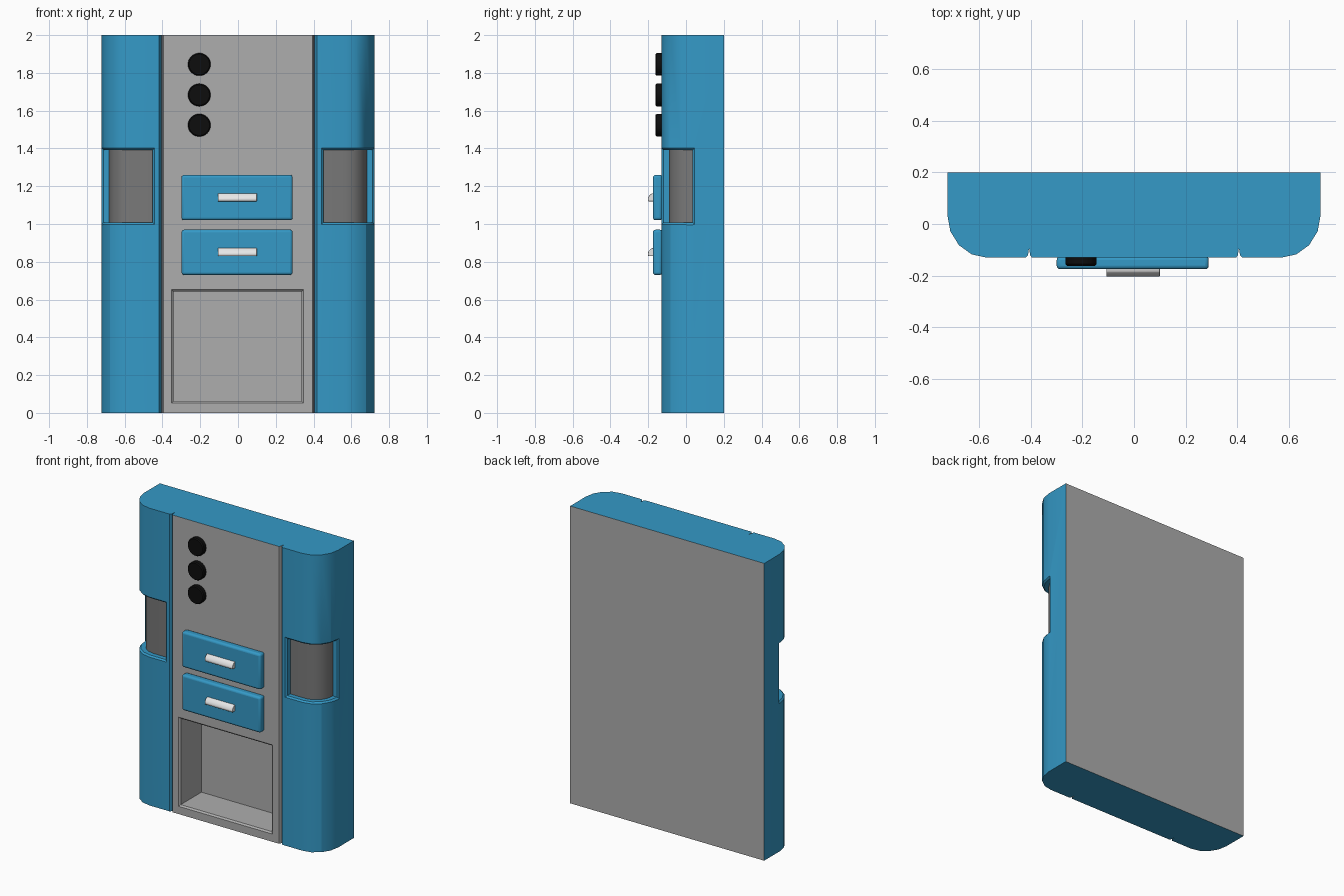
import bpy, bmesh, math
from mathutils import Vector

if "Cube" in bpy.data.objects:
    bpy.data.objects.remove(bpy.data.objects["Cube"])


def material(name, rgb):
    m = bpy.data.materials.new(name)
    m.diffuse_color = (*rgb, 1)
    m.use_nodes = True
    m.node_tree.nodes["Principled BSDF"].inputs["Base Color"].default_value = m.diffuse_color
    return m


BLUE = material("blue", (0.035, 0.32, 0.57))
GRAY = material("light_gray", (0.42, 0.42, 0.42))
DARK = material("dark_gray", (0.19, 0.19, 0.19))
BLACK = material("black", (0.004, 0.004, 0.004))
WHITE = material("white", (0.80, 0.80, 0.80))
FRONT, BACK = -0.13, 0.2


def finish(name, bm, mats, bevel=0, smooth=True):
    bmesh.ops.recalc_face_normals(bm, faces=bm.faces)
    me = bpy.data.meshes.new(name)
    bm.to_mesh(me)
    bm.free()
    for m in mats:
        me.materials.append(m)
    ob = bpy.data.objects.new(name, me)
    bpy.context.collection.objects.link(ob)
    bpy.ops.object.select_all(action='DESELECT')
    bpy.context.view_layer.objects.active = ob
    ob.select_set(True)
    if smooth:
        bpy.ops.object.shade_smooth_by_angle(angle=math.radians(35))
    if bevel:
        b = ob.modifiers.new("soft_edges", 'BEVEL')
        b.width, b.segments, b.limit_method = bevel, 3, 'ANGLE'
    return ob


def loft(loops):
    """Skin closed loops of equal length and cap both ends."""
    bm = bmesh.new()
    rings = [[bm.verts.new(p) for p in loop] for loop in loops]
    n = len(rings[0])
    for a, b in zip(rings, rings[1:]):
        for i in range(n):
            bm.faces.new((a[i], a[(i + 1) % n], b[(i + 1) % n], b[i]))
    return bm, rings


# body: half outline with a groove and a rounded corner, mirrored and extruded
arc = [(0.57 + 0.152 * math.sin(t), 0.035 - 0.165 * math.cos(t))
       for t in [math.pi / 8 * i for i in range(5)]]
half = [(0.395, FRONT), (0.402, -0.12), (0.406, -0.092), (0.41, -0.12),
        (0.418, FRONT)] + arc + [(0.722, BACK)]
outline = half + [(-x, y) for x, y in reversed(half)]
bm, rings = loft([[(x, y, z) for x, y in outline] for z in (0, 2)])
for r in rings:
    bm.faces.new(r)
for f in bm.faces:
    c = f.calc_center_median()
    f.normal_update()
    side = abs(f.normal.z) < 0.5
    if side and ((c.y < 0 and abs(c.x) < 0.406) or c.y > BACK - 0.001):
        f.material_index = 1
mats = [BLUE, GRAY, DARK]
body = finish("cabinet_body", bm, mats, smooth=False)


# corner niches: cutters following the rounded corner, with a flared rim
def niche_cutter(s):
    path = [Vector(p) for p in [(0.452, FRONT)] + arc]
    normals = []
    for i in range(len(path)):
        t = math.pi / 8 * max(0, i - 1)
        normals.append(Vector((math.sin(t), -math.cos(t))))

    def loop(d, grow):
        p = [q + n * d for q, n in zip(path, normals)]
        p[0].x -= grow
        p[-1].y += grow
        return ([(s * q.x, q.y, 1.008 - grow) for q in p] +
                [(s * q.x, q.y, 1.392 + grow) for q in reversed(p)])

    bm, rings = loft([loop(-0.04, 0), loop(-0.01, 0), loop(0.03, 0.04)])
    n = len(path)
    for ring, mi in ((rings[0], 2), (rings[-1], 0)):
        for i in range(n - 1):
            f = bm.faces.new((ring[i], ring[i + 1],
                              ring[2 * n - 2 - i], ring[2 * n - 1 - i]))
            f.material_index = mi
    return finish("niche_cutter", bm, mats, smooth=False)


# lower open compartment cutter with a chamfered rim
def compartment_cutter():
    def loop(y, g):
        a, b, c, d = -0.342 - g, 0.336 + g, 0.062 - g, 0.642 + g
        return [(a, y, c), (b, y, c), (b, y, d), (a, y, d)]
    bm, rings = loft([loop(0.1, 0), loop(FRONT + 0.01, 0), loop(FRONT - 0.03, 0.04)])
    for r in (rings[0], rings[-1]):
        bm.faces.new(r)
    for f in bm.faces:
        f.material_index = 1
    return finish("compartment_cutter", bm, mats, smooth=False)


for cutter in (niche_cutter(1), niche_cutter(-1), compartment_cutter()):
    bpy.context.view_layer.objects.active = body
    mod = body.modifiers.new("cut", 'BOOLEAN')
    mod.operation, mod.solver, mod.object = 'DIFFERENCE', 'EXACT', cutter
    bpy.ops.object.modifier_apply(modifier=mod.name)
    bpy.data.objects.remove(cutter)
bpy.ops.object.select_all(action='DESELECT')
body.select_set(True)
bpy.ops.object.shade_smooth_by_angle(angle=math.radians(35))


# drawers with their handles
def prism(profile, x0, x1):
    bm, rings = loft([[(x, y, z) for y, z in profile] for x in (x0, x1)])
    for r in rings:
        bm.faces.new(r)
    return bm


for label, z in (("upper", 1.14), ("lower", 0.85)):
    y0, y1 = -0.175, FRONT + 0.005
    box = [(y0, z - 0.12), (y1, z - 0.12), (y1, z + 0.12), (y0, z + 0.12)]
    finish(label + "_drawer", prism(box, -0.299, 0.289), [BLUE], bevel=0.014)
    grip = [(-0.17, z - 0.02), (-0.2, z - 0.02), (-0.203, z - 0.008),
            (-0.198, z + 0.006), (-0.185, z + 0.02), (-0.17, z + 0.024)]
    finish(label + "_drawer_handle", prism(grip, -0.107, 0.1), [WHITE], bevel=0.003)

# round knobs
for i, z in enumerate((1.845, 1.683, 1.523)):
    loops = []
    for y, r in ((FRONT + 0.005, 0.06), (-0.155, 0.06), (-0.162, 0.054)):
        loops.append([(-0.205 + r * math.cos(2 * math.pi * k / 32), y,
                       z + r * math.sin(2 * math.pi * k / 32)) for k in range(32)])
    bm, rings = loft(loops)
    for r in (rings[0], rings[-1]):
        bm.faces.new(r)
    finish("knob_%d" % (i + 1), bm, [BLACK])
